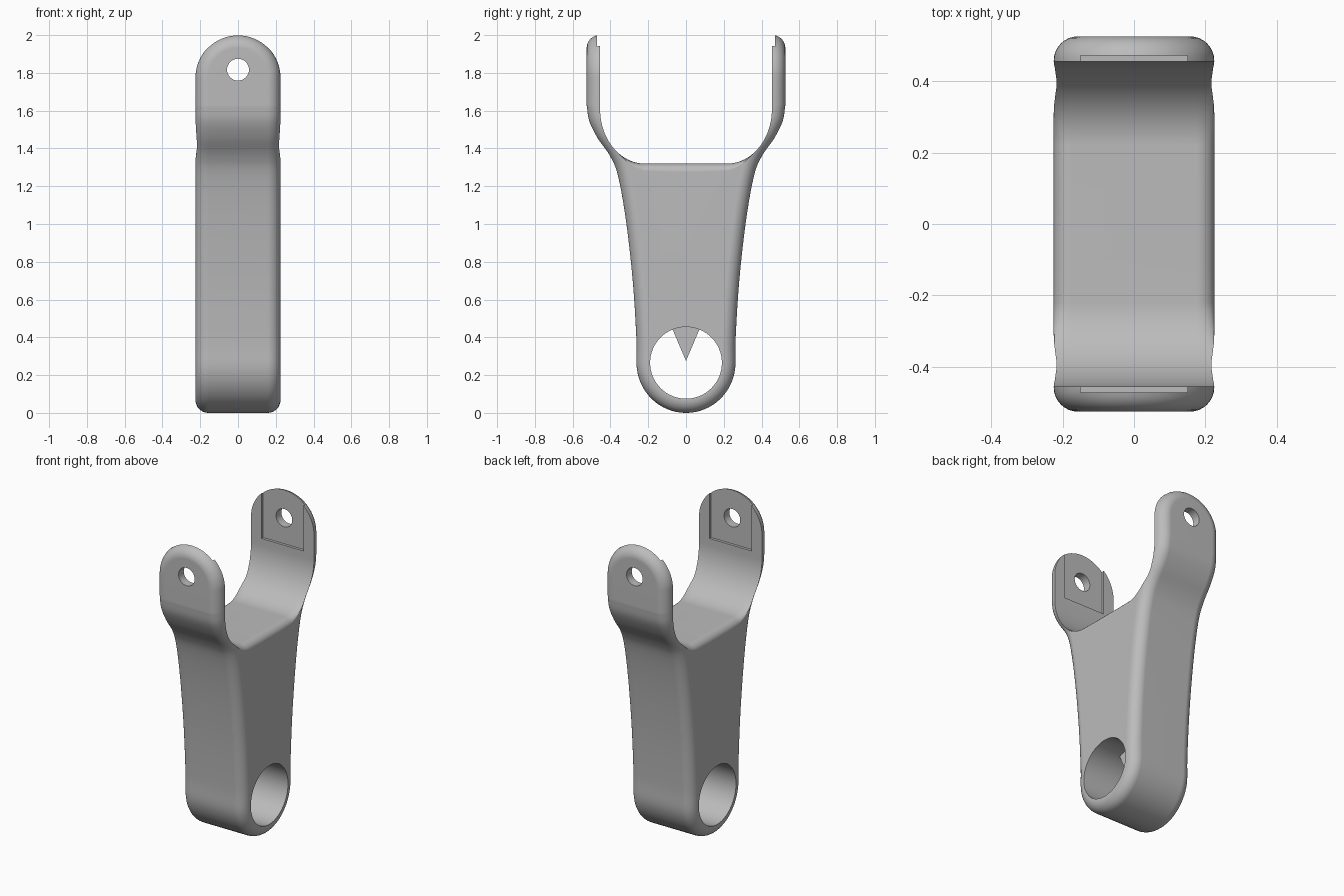
import bpy, bmesh, math
from mathutils import Vector

cube = bpy.data.objects.get("Cube")
if cube:
    bpy.data.objects.remove(cube)

HALF_W, FILLET, CAP_Z = 0.225, 0.068, 1.775   # half width, edge radius, arm cap centre
BORE_Z = 0.265

grey = bpy.data.materials.new("plain grey")
grey.use_nodes = True
grey.diffuse_color = (0.5, 0.5, 0.5, 1)
grey.node_tree.nodes["Principled BSDF"].inputs["Base Color"].default_value = (0.5, 0.5, 0.5, 1)


def finish(name, bm):
    bmesh.ops.recalc_face_normals(bm, faces=bm.faces)
    mesh = bpy.data.meshes.new(name)
    bm.to_mesh(mesh)
    bm.free()
    mesh.materials.append(grey)
    obj = bpy.data.objects.new(name, mesh)
    bpy.context.collection.objects.link(obj)
    return obj


def loft(name, sections):
    """Closed solid through matching closed loops of points."""
    bm = bmesh.new()
    loops = [[bm.verts.new(p) for p in s] for s in sections]
    n = len(loops[0])
    for a, b in zip(loops, loops[1:]):
        for i in range(n):
            j = (i + 1) % n
            bm.faces.new((a[i], a[j], b[j], b[i]))
    bm.faces.new(loops[0])
    bm.faces.new(loops[-1])
    return finish(name, bm)


def circle(radius, count, place):
    return [place(radius * math.cos(t), radius * math.sin(t))
            for t in (2 * math.pi * i / count for i in range(count))]


def spline(pts, steps=5):
    """Smooth curve through the points."""
    ext = [pts[0] * 2 - pts[1]] + pts + [pts[-1] * 2 - pts[-2]]
    out = []
    for a, b, c, d in zip(ext, ext[1:], ext[2:], ext[3:]):
        for k in range(steps):
            t = k / steps
            out.append(0.5 * (2 * b + (c - a) * t + (2 * a - 5 * b + 4 * c - d) * t * t
                              + (3 * b - a - 3 * c + d) * t ** 3))
    return out + [pts[-1]]


# Outer side profile: arm, shoulder, tapering body, round foot
half = [Vector((0.526, CAP_Z))] + spline([Vector(p) for p in (
    (0.526, 1.63), (0.512, 1.545), (0.468, 1.455), (0.402, 1.36), (0.36, 1.255),
    (0.318, 1.02), (0.282, 0.7), (0.263, 0.4), (0.262, BORE_Z))])
half += [Vector((0.262 * math.cos(t), BORE_Z - 0.265 * math.sin(t)))
         for t in (math.pi / 2 * i / 16 for i in range(1, 17))]
path = [Vector((-p.x, p.y)) for p in half] + half[-2::-1]
last = len(path) - 1
inward = []
for i in range(last + 1):
    d = (path[min(i + 1, last)] - path[max(i - 1, 0)]).normalized()
    inward.append(Vector((-d.y, d.x)))
inward[0], inward[last] = Vector((1, 0)), Vector((-1, 0))

# Body: strip with round ends, rolled along the profile with filleted rims
bm = bmesh.new()
CAP = 32


def rim(inset, depth):
    w = HALF_W - inset

    def side(x):
        return [bm.verts.new((x, *(p + n * depth))) for p, n in zip(path, inward)]

    def cap(y):
        return [bm.verts.new((w * math.cos(t), y, CAP_Z + w * math.sin(t)))
                for t in (math.pi * i / CAP for i in range(1, CAP))]
    right, left = side(w), side(-w)
    back = [right[-1]] + cap(path[-1].x - depth) + [left[-1]]
    front = [right[0]] + cap(path[0].x + depth) + [left[0]]
    return right, left, back, front


def strip(a, b):
    for i in range(len(a) - 1):
        bm.faces.new((a[i], a[i + 1], b[i + 1], b[i]))


STEPS = 8
rims = []
for k in range(STEPS + 1):
    a = math.pi / 2 * k / STEPS
    rims.append(rim(FILLET * (1 - math.sin(a)), FILLET * (1 - math.cos(a))))
for a, b in zip(rims, rims[1:]):
    for u, v in zip(a, b):
        strip(u, v)
right, left, back, front = rims[0]
strip(right, left)
bm.faces.new(back)
bm.faces.new(front)
right, left, back, front = rims[-1]
bm.faces.new(right)
bm.faces.new(left)
strip(back, front)
body = finish("fork_body", bm)

# Fork gap: U shape whose floor rolls off toward both sides
quarter = [(0.22 + 0.235 * math.cos(t), 1.61 - 0.29 * math.sin(t))
           for t in (math.pi / 2 * i / 20 for i in range(21))]
gap = [(0.455, 2.2)] + quarter + [(0.1, 1.32)]
gap += [(-y, z) for y, z in reversed(gap)]


def gap_section(x):
    t = min(1, max(0, (abs(x) - 0.175) / 0.05))
    drop = 0.045 * (1 - math.sqrt(1 - t * t))
    return [(x, y, z - (drop * min(1, max(0, (0.36 - abs(y)) / 0.16)) if z < 1.6 else 0))
            for y, z in gap]


edge = [0.175 + 0.05 * math.sin(math.pi / 2 * i / 6) for i in range(7)] + [0.3]
cutters = [loft("gap_cutter", [gap_section(x) for x in [-e for e in reversed(edge)] + edge])]

# Foot bore and arm pin holes
cutters.append(loft("bore_cutter", [
    circle(0.19, 64, lambda u, v: (x, u, BORE_Z + v)) for x in (-0.4, 0.4)]))
cutters.append(loft("pin_cutter", [
    circle(0.058, 32, lambda u, v: (u, y, 1.817 + v)) for y in (-0.8, 0.8)]))

# Shallow rectangular recesses inside both arms
for s in (-1, 1):
    cutters.append(loft("recess_cutter", [
        [(x, s * y, z) for x, y in ((-0.15, 0.43), (0.15, 0.43), (0.15, 0.472), (-0.15, 0.472))]
        for z in (1.65, 2.2)]))

bpy.context.view_layer.objects.active = body
for c in cutters:
    mod = body.modifiers.new("cut", "BOOLEAN")
    mod.operation, mod.solver, mod.object = "DIFFERENCE", "EXACT", c
    bpy.ops.object.modifier_apply(modifier=mod.name)
    bpy.data.objects.remove(c)

# Pointed key hanging inside the bore
loft("bore_key", [[(x, -0.078, 0.458), (x, 0, 0.275), (x, 0.078, 0.458)] for x in (-0.05, 0.05)])

bpy.ops.object.select_all(action="DESELECT")
body.select_set(True)
bpy.context.view_layer.objects.active = body
bpy.ops.object.shade_smooth_by_angle(angle=math.radians(30))
body.modifiers.new("even_shading", "WEIGHTED_NORMAL").keep_sharp = True
